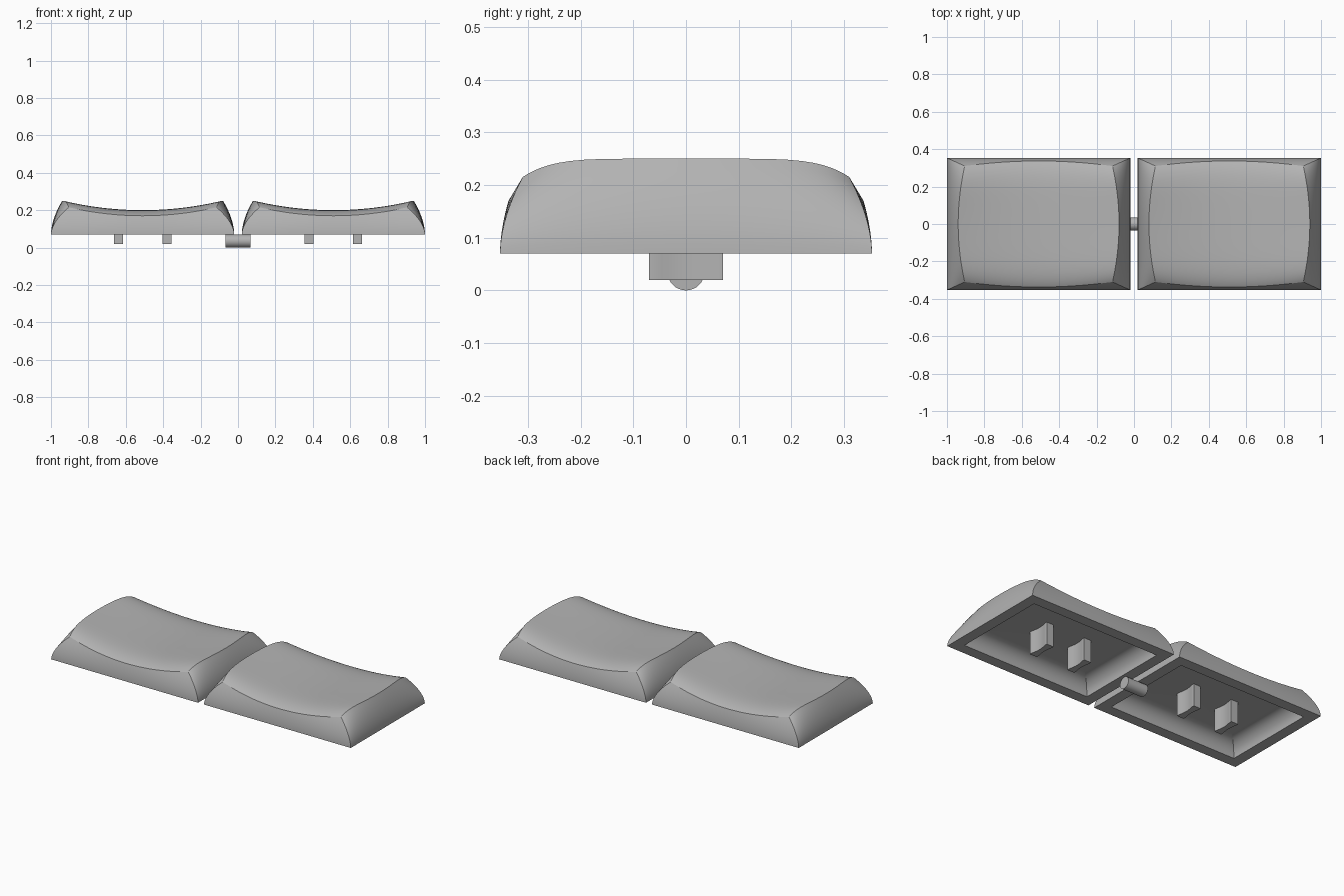
import bpy, bmesh, math

cube = bpy.data.objects.get("Cube")
if cube:
    bpy.data.objects.remove(cube)

grey = bpy.data.materials.new("plain grey")
grey.use_nodes = True
COLOR = (0.45, 0.45, 0.45, 1)
grey.diffuse_color = COLOR
grey.node_tree.nodes["Principled BSDF"].inputs["Base Color"].default_value = COLOR

BASE, HALF_X, HALF_Y = 0.07, 0.49, 0.353
CENTRE = 0.51
N = 28          # grid divisions across the dished top
STEPS = 10      # rings down the side walls and the inner cove


def finish(bm, name, x=0, angle=30):
    bmesh.ops.recalc_face_normals(bm, faces=bm.faces)
    mesh = bpy.data.meshes.new(name)
    bm.to_mesh(mesh)
    bm.free()
    mesh.materials.append(grey)
    obj = bpy.data.objects.new(name, mesh)
    obj.location.x = x
    bpy.context.collection.objects.link(obj)
    bpy.ops.object.select_all(action='DESELECT')
    obj.select_set(True)
    bpy.context.view_layer.objects.active = obj
    bpy.ops.object.shade_smooth_by_angle(angle=math.radians(angle))
    return obj


def top_point(u, v):
    """Saddle shaped top: dished along x, rolled off at front and back."""
    x = u * (0.395 + 0.035 * (1 - v * v))
    y = v * (0.31 + 0.027 * (1 - u * u))
    z = 0.20 + 0.05 * u * u - (0.03 + 0.005 * u * u) * abs(v) ** 6
    return x, y, z


def bridge(bm, a, b):
    for i in range(len(a)):
        j = (i + 1) % len(a)
        bm.faces.new((a[i], a[j], b[j], b[i]))


def keycap(name, x):
    bm = bmesh.new()
    # dished top
    par = [math.sin(math.pi / 2 * (2 * i / N - 1)) for i in range(N + 1)]
    grid = [[bm.verts.new(top_point(u, v)) for v in par] for u in par]
    for i in range(N):
        for j in range(N):
            bm.faces.new((grid[i][j], grid[i + 1][j], grid[i + 1][j + 1], grid[i][j + 1]))
    loop = ([(i, 0) for i in range(N)] + [(N, j) for j in range(N)]
            + [(N - i, N) for i in range(N)] + [(0, N - j) for j in range(N)])
    edge = [grid[i][j] for i, j in loop]
    uv = [(par[i], par[j]) for i, j in loop]

    # bulging side walls down to the straight rectangular base
    crease = [v.co.copy() for v in edge]
    ring = edge
    for k in range(STEPS - 1, -1, -1):
        t = k / STEPS
        new = []
        for (u, v), c in zip(uv, crease):
            bx, by, f = u * HALF_X, v * HALF_Y, t ** 1.8
            new.append(bm.verts.new((bx + (c.x - bx) * f, by + (c.y - by) * f,
                                     BASE + (c.z - BASE) * t)))
        bridge(bm, ring, new)
        ring = new

    # flat rim, coved inner wall and ceiling
    for k in range(STEPS + 1):
        a = math.pi / 2 * k / STEPS
        inset = 0.065 + 0.08 * (1 - math.cos(a))
        z = BASE + 0.085 * math.sin(a)
        new = [bm.verts.new((u * (HALF_X - inset), v * (HALF_Y - inset), z)) for u, v in uv]
        bridge(bm, ring, new)
        ring = new
    bm.faces.new(ring)
    return finish(bm, name, x)


def stem(name, x):
    """Upright post with hollowed sides."""
    bm = bmesh.new()
    ys = [0.07 * (i / 6 - 1) for i in range(13)]
    side = [(0.024 - 0.008 * (1 - (y / 0.055) ** 2) if abs(y) < 0.055 else 0.024, y) for y in ys]
    outline = side + [(-w, y) for w, y in reversed(side)]
    base = bm.faces.new([bm.verts.new((w, y, 0.02)) for w, y in outline])
    ext = bmesh.ops.extrude_face_region(bm, geom=[base])["geom"]
    for g in ext:
        if isinstance(g, bmesh.types.BMVert):
            g.co.z = 0.165
    return finish(bm, name, x)


for label, s in (("left", 1), ("right", -1)):
    keycap(label + "_keycap", s * CENTRE)
    for part, off in (("inner", -0.13), ("outer", 0.13)):
        stem(f"{label}_{part}_stem", s * (CENTRE + off))

# connecting rod under the gap between the caps
bpy.ops.mesh.primitive_cylinder_add(vertices=32, radius=0.035, depth=0.135,
                                    location=(0, 0, 0.035), rotation=(0, math.pi / 2, 0))
rod = bpy.context.object
rod.name = "connecting_rod"
rod.data.materials.append(grey)
bpy.ops.object.shade_smooth_by_angle(angle=math.radians(30))
